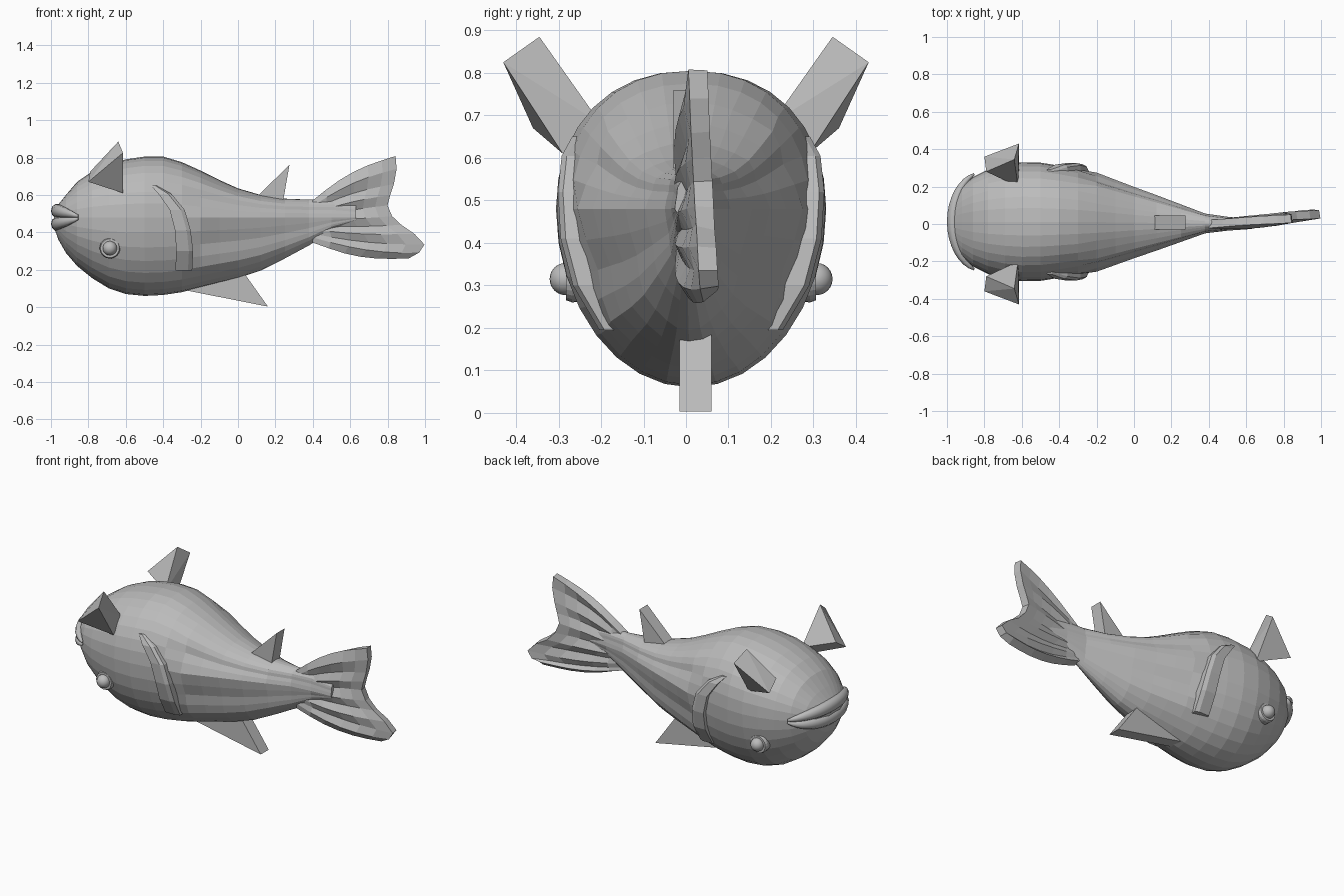
import bpy, bmesh, math
from mathutils import Vector

if "Cube" in bpy.data.objects:
    bpy.data.objects.remove(bpy.data.objects["Cube"])

grey = bpy.data.materials.new("plain grey")
grey.use_nodes = True
grey.diffuse_color = (0.5, 0.5, 0.5, 1)
grey.node_tree.nodes["Principled BSDF"].inputs["Base Color"].default_value = (0.5, 0.5, 0.5, 1)


def finish(name, bm, smooth=False):
    bmesh.ops.recalc_face_normals(bm, faces=bm.faces)
    for f in bm.faces:
        f.smooth = smooth
    me = bpy.data.meshes.new(name)
    bm.to_mesh(me)
    bm.free()
    me.materials.append(grey)
    ob = bpy.data.objects.new(name, me)
    bpy.context.collection.objects.link(ob)
    return ob


def loft(name, rings, smooth=False):
    """Skin closed rings of points and cap both ends."""
    bm = bmesh.new()
    rows = [[bm.verts.new(p) for p in ring] for ring in rings]
    n = len(rows[0])
    for a, b in zip(rows, rows[1:]):
        for i in range(n):
            bm.faces.new((a[i], a[(i + 1) % n], b[(i + 1) % n], b[i]))
    bm.faces.new(rows[0])
    bm.faces.new(rows[-1])
    return finish(name, bm, smooth)


def hull(name, points):
    bm = bmesh.new()
    for p in points:
        bm.verts.new(p)
    bmesh.ops.convex_hull(bm, input=bm.verts)
    return finish(name, bm)


# Body stations: x, top, bottom, half width
STATIONS = [(-0.985, .50, .43, .05), (-0.96, .55, .36, .13), (-0.92, .60, .29, .19),
            (-0.86, .67, .22, .24), (-0.78, .725, .155, .28), (-0.69, .765, .10, .305),
            (-0.6, .79, .07, .318), (-0.5, .805, .06, .316), (-0.4, .805, .065, .30),
            (-0.3, .775, .08, .28), (-0.2, .73, .105, .25), (-0.1, .68, .13, .215),
            (0, .635, .155, .18), (.12, .60, .195, .14), (.25, .58, .26, .095),
            (.38, .575, .33, .05), (.5, .575, .41, .035), (.63, .55, .46, .025)]
MID = 0.48
SHIFT = 0.012      # the body sits a touch to the fish's rear side


def station(x):
    for a, b in zip(STATIONS, STATIONS[1:]):
        if x <= b[0]:
            t = max(0, (x - a[0]) / (b[0] - a[0]))
            return [p + (q - p) * t for p, q in zip(a, b)]
    return STATIONS[-1]


def half_y(x, z):
    _, top, bottom, w = station(x)
    power, h = (2.2, top - MID) if z > MID else (2, MID - bottom)
    return w * max(0, 1 - min(1, abs(z - MID) / h) ** power) ** (1 / power)


def body_ring(x, top, bottom, w, n=32):
    ring = []
    for i in range(n):
        a = math.tau * i / n
        c, s = math.cos(a), math.sin(a)
        e = 0.9 if s > 0 else 1
        # shallow folds behind the gills
        fold = 1 + (0.06 * math.cos(a * 8) if x > -0.25 and abs(s) < .95 else 0)
        y = w * fold * math.copysign(abs(c) ** e, c)
        h = top - MID if s > 0 else MID - bottom
        ring.append((x, SHIFT * min(1, .63 - x) + y, MID + h * math.copysign(abs(s) ** e, s)))
    return ring


loft("body", [body_ring(*s) for s in STATIONS])

# Lips wrap round the front of the head
for name, z0, bow in (("upper_lip", .515, -.028), ("lower_lip", .445, .028)):
    rings = []
    for k in range(17):
        t = k / 8 - 1
        ang = t * 1.25
        fat = .006 + .027 * (1 - t * t)
        x, y = -.967 + .165 * (1 - math.cos(ang)), SHIFT + .268 * math.sin(ang)
        rings.append([(x - fat * math.cos(b) * math.cos(ang),
                       y + fat * math.cos(b) * math.sin(ang),
                       z0 + bow * t * t + fat * 1.15 * math.sin(b))
                      for b in (math.tau * j / 10 for j in range(10))])
    loft(name, rings, True)

for side, tag in ((1, "left"), (-1, "right")):
    # Gill cover: a raised curved band following the flank
    rings = []
    for x, z, w, lift in ((-.45, .65, .015, .006), (-.39, .605, .035, .018),
                          (-.325, .52, .04, .022), (-.295, .41, .042, .024),
                          (-.285, .30, .045, .022), (-.29, .195, .045, .012)):
        ya, yb = half_y(x - w, z), half_y(x + w, z)
        out = max(ya, yb) + lift
        rings.append([(px, SHIFT + side * py, z) for px, py in
                      ((x - w, ya - .04), (x - w, out), (x + w * .5, out),
                       (x + w, out - .012), (x + w, yb - .04))])
    loft("gill_cover_" + tag, rings)

    # Eye ball in a raised socket ring
    eye = Vector((-.685, SHIFT + side * .28, .315))
    bm = bmesh.new()
    bmesh.ops.create_uvsphere(bm, u_segments=20, v_segments=12, radius=.038)
    bmesh.ops.translate(bm, vec=eye + Vector((0, side * .015, 0)), verts=bm.verts)
    finish("eye_" + tag, bm, True)
    rings = []
    for radius, depth in ((.052, -.04), (.055, 0), (.05, .014), (.038, .014), (.036, 0)):
        rings.append([eye + Vector((radius * math.cos(a), side * depth, radius * math.sin(a)))
                      for a in (math.tau * j / 24 for j in range(24))])
    loft("eye_socket_" + tag, rings)

    # Triangular prism side fin leaning outwards
    hull("side_fin_" + tag, [(x, side * y, z) for x, y, z in
         ((-.615, .43, .825), (-.64, .345, .885), (-.80, .36, .67),
          (-.79, .28, .725), (-.615, .29, .61), (-.62, .20, .68))])

# Triangular fins above and below
for name, y0, y1, outline in (
        ("back_fin", -.03, .045, ((.10, .59), (.275, .76), (.24, .56))),
        ("belly_fin", -.015, .06, ((-.28, .09), (.16, .003), (.02, .20)))):
    hull(name, [(x, y, z) for x, z in outline for y in (y0, y1)])

# Pleated forked tail: rays fan out from the root to the trailing edge
EDGE = [(.84, .807), (.845, .74), (.83, .66), (.81, .60), (.795, .545), (.82, .485),
        (.87, .435), (.94, .39), (.993, .335), (.965, .295), (.91, .275)]
STEPS = 6
bm = bmesh.new()
rows = []
for i, (ex, ez) in enumerate(EDGE):
    u = i / (len(EDGE) - 1)
    row = []
    for k in range(STEPS + 1):
        t = k / STEPS
        x = .40 + (ex - .40) * t
        z = .565 - .215 * u
        z += (ez - z) * t + .03 * math.sin(math.pi * t) * (1 - 2 * u)
        y = (.028 + .03 * u) * t ** 2 + .01 * (-1) ** i * math.sin(math.pi * t)
        row.append(bm.verts.new((x, y, z)))
    rows.append(row)
for a, b in zip(rows, rows[1:]):
    for k in range(STEPS):
        bm.faces.new((a[k], a[k + 1], b[k + 1], b[k]))
tail = finish("tail_fin", bm)
thick = tail.modifiers.new("thickness", "SOLIDIFY")
thick.thickness = .045
thick.offset = 0
